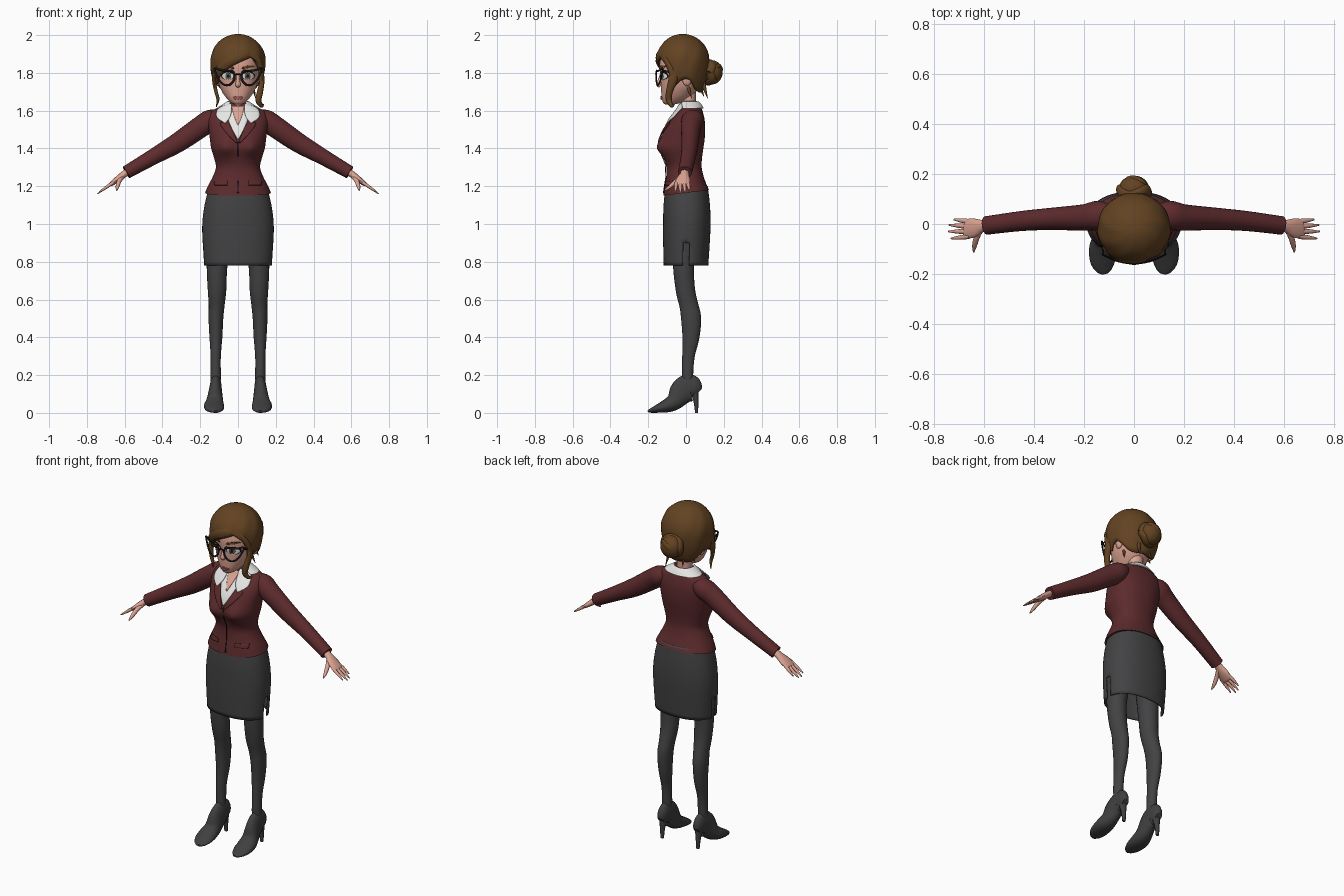
import bpy, bmesh, math
from mathutils import Vector
from mathutils.bvhtree import BVHTree

def mat(name, r, g, b):
    m = bpy.data.materials.new(name)
    m.diffuse_color = (r, g, b, 1)
    return m

SKIN = mat("skin", .72, .37, .29)
HAIR = mat("brown hair", .125, .056, .016)
MAROON = mat("maroon cloth", .11, .024, .026)
GREY = mat("charcoal cloth", .055, .055, .058)
SHOE = mat("shoe leather", .05, .05, .052)
WHITE = mat("white cloth", .80, .80, .78)
BLACK = mat("black frames", .008, .008, .009)
IRIS = mat("eye iris", .16, .12, .09)
LIPS = mat("lips", .42, .13, .12)

def spline(keys, n=4):
    """Catmull-Rom through tuples."""
    out = []
    for i in range(len(keys) - 1):
        a, b, c, d = (keys[max(0, min(len(keys) - 1, i + k))] for k in (-1, 0, 1, 2))
        for j in range(n):
            t = j / n
            out.append(tuple(.5 * (2 * q + (r - p) * t + (2 * p - 5 * q + 4 * r - s) * t * t
                             + (3 * q - p - 3 * r + s) * t ** 3) for p, q, r, s in zip(a, b, c, d)))
    return out + [tuple(keys[-1])]

def finish(name, bm, m, thick=0, angle=50):
    bmesh.ops.recalc_face_normals(bm, faces=bm.faces)
    me = bpy.data.meshes.new(name)
    bm.to_mesh(me)
    me.materials.append(m)
    me.shade_smooth()
    me.set_sharp_from_angle(angle=math.radians(angle))
    ob = bpy.data.objects.new(name, me)
    bpy.context.collection.objects.link(ob)
    if thick:
        s = ob.modifiers.new("thickness", 'SOLIDIFY')
        s.thickness, s.offset = thick, 0
    return bm

def skin(rings, cap=True, closed=True):
    """Join rings of points into a surface."""
    bm = bmesh.new()
    vs = [[bm.verts.new(p) for p in r] for r in rings]
    n = len(vs[0])
    for a, b in zip(vs, vs[1:]):
        for i in range(n if closed else n - 1):
            j = (i + 1) % n
            bm.faces.new((a[i], a[j], b[j], b[i]))
    if cap:
        bm.faces.new(vs[0])
        bm.faces.new(vs[-1])
    return bm

def body(keys, p=1.0, seg=40, x0=0, n=4):
    """Horizontal rings from keys (z, half width, front y, back y)."""
    rings = []
    for z, hx, yf, yb in spline(keys, n):
        ring = []
        for i in range(seg):
            a = (i + .5) * 2 * math.pi / seg
            s, c = math.sin(a), math.cos(a)
            ring.append(Vector((x0 + hx * math.copysign(abs(s) ** p, s),
                                (yf + yb) / 2 - (yb - yf) / 2 * math.copysign(abs(c) ** p, c), z)))
        rings.append(ring)
    return rings

def tube(name, keys, m, ref=(0, 1, 0), seg=12, n=4):
    """Oval tube through keys (x, y, z, radius along ref, other radius)."""
    pts = spline(keys, n)
    pos = [Vector(p[:3]) for p in pts]
    rings = []
    for i, p in enumerate(pts):
        t = (pos[min(i + 1, len(pos) - 1)] - pos[max(i - 1, 0)]).normalized()
        u = Vector(ref)
        u = (u - t * u.dot(t)).normalized()
        v = t.cross(u)
        rings.append([pos[i] + u * p[3] * math.cos(k * 2 * math.pi / seg)
                      + v * p[4] * math.sin(k * 2 * math.pi / seg) for k in range(seg)])
    finish(name, skin(rings), m)

def ball(name, c, r, m):
    bm = bmesh.new()
    bmesh.ops.create_uvsphere(bm, u_segments=24, v_segments=14, radius=1)
    for v in bm.verts:
        v.co = Vector(c) + Vector([a * b for a, b in zip(v.co, r)])
    finish(name, bm, m)

def plate(name, rows, tree, off, m, sx=1, n=4, cols=8):
    """Thin patch projected from the front; rows are (z, x start, x end)."""
    rings = []
    for z, a, b in spline(rows, n):
        ring = []
        for k in range(cols + 1):
            x = sx * (a + (b - a) * k / cols)
            hit = tree.ray_cast(Vector((x, -1, z)), Vector((0, 1, 0)))[0]
            ring.append(Vector((x, (hit.y if hit else -.02) - off, z)))
        rings.append(ring)
    finish(name, skin(rings, False, False), m, .004)

def oval(cx, cz, rx, rz):
    return [(cz + rz * math.sin(a), cx - rx * math.cos(a), cx + rx * math.cos(a))
            for a in (math.pi * (k / 8 - .5) for k in range(9))]

# jacket body with bust and tilted hem
rings = body([(1.165, .174, -.12, .122), (1.20, .160, -.113, .112), (1.25, .134, -.105, .094),
              (1.30, .117, -.104, .083), (1.35, .127, -.118, .085), (1.40, .142, -.136, .092),
              (1.45, .149, -.132, .099), (1.50, .155, -.115, .102), (1.55, .160, -.083, .099),
              (1.59, .148, -.052, .09), (1.61, .12, -.037, .083), (1.625, .09, -.03, .072),
              (1.64, .045, -.02, .055)], .88, 56)
for ring in rings:
    for v in ring:
        if v.y < 0:
            v.y -= .026 * math.exp(-((abs(v.x) - .07) / .045) ** 2 - ((v.z - 1.405) / .05) ** 2)
        if v.z < 1.2:
            v.z += v.y * .12 * (1.2 - v.z) / .035
torso = BVHTree.FromBMesh(finish("jacket", skin(rings), MAROON))

# skirt with side slits
bm = skin(body([(1.2, .150, -.105, .112), (1.1, .174, -.116, .124), (1.0, .186, -.118, .127),
                (.9, .184, -.118, .123), (.78, .177, -.115, .115)], .88, 58), False)
slit = [f for f in bm.faces if f.calc_center_median().z < .91 and abs(f.calc_center_median().y) < .012
        and abs(f.calc_center_median().x) > .1]
bmesh.ops.delete(bm, geom=slit, context='FACES')
finish("skirt", bm, GREY, .006)

# shirt, neckline and jacket details
plate("shirt_front", [(1.45, -.002, .002), (1.50, -.03, .03), (1.56, -.055, .055), (1.61, -.065, .065)],
      torso, .003, WHITE)
plate("neckline", [(1.525, -.002, .002), (1.57, -.02, .02), (1.625, -.035, .035)], torso, .007, SKIN)
plate("jacket_seam", [(1.165, -.006, .006), (1.20, -.0015, .0015), (1.43, -.0015, .0015)], torso, .002, BLACK)
for s, side in ((-1, "right"), (1, "left")):
    plate(side + "_lapel", [(1.43, .002, .012), (1.48, .022, .06), (1.53, .045, .095), (1.545, .05, .075),
                            (1.59, .062, .1)], torso, .007, MAROON, s)
    plate(side + "_collar_wing", [(1.535, .066, .072), (1.56, .046, .108), (1.585, .036, .115),
                                  (1.615, .034, .10), (1.637, .034, .045)], torso, .014, WHITE, s)
    plate(side + "_pocket_flap", [(1.205, .055, .125), (1.228, .055, .125)], torso, .004, MAROON, s)
bm = skin(body([(1.612, .112, -.045, .092), (1.632, .08, -.04, .08), (1.648, .055, -.03, .066)], 1, 40), False)
bmesh.ops.delete(bm, geom=[f for f in bm.faces if f.calc_center_median().y < -.01
                           and abs(f.calc_center_median().x) < .042], context='FACES')
finish("shirt_collar", bm, WHITE, .005)

# neck and head
finish("neck", skin(body([(1.57, .055, -.035, .06), (1.62, .043, -.028, .052), (1.72, .043, -.03, .055)])), SKIN)
head = BVHTree.FromBMesh(finish("head", skin(body([
    (1.632, .012, -.108, -.075), (1.64, .034, -.120, -.03), (1.66, .056, -.128, .01), (1.69, .078, -.131, .045),
    (1.73, .098, -.133, .075), (1.78, .108, -.136, .095), (1.85, .110, -.140, .105), (1.92, .09, -.115, .09),
    (1.965, .05, -.07, .05)], .95)), SKIN))
tube("nose", [(0, -.130, 1.79, .008, .008), (0, -.140, 1.76, .010, .010), (0, -.143, 1.738, .013, .014),
              (0, -.136, 1.728, .008, .010)], SKIN)
plate("upper_lip", [(1.669, -.030, .030), (1.677, -.014, .014)], head, .003, LIPS)
plate("lower_lip", oval(0, 1.664, .024, .007), head, .004, LIPS, n=1)

# eyes, brows, ears, glasses
for s, side in ((-1, "right"), (1, "left")):
    plate(side + "_eye_outline", oval(.053, 1.786, .035, .023), head, .001, BLACK, s, 1)
    plate(side + "_eye_white", oval(.053, 1.783, .031, .019), head, .003, WHITE, s, 1)
    plate(side + "_iris", oval(.051, 1.784, .015, .017), head, .005, IRIS, s, 1)
    plate(side + "_pupil", oval(.051, 1.784, .007, .008), head, .007, BLACK, s, 1)
    plate(side + "_brow", [(1.822, .022, .034), (1.832, .026, .085), (1.838, .05, .08)], head, .003, HAIR, s)
    ball(side + "_ear", (s * .109, .005, 1.765), (.014, .024, .034), SKIN)
    rim = [(.018, 1.79), (.022, 1.76), (.045, 1.737), (.075, 1.738), (.102, 1.765), (.126, 1.822),
           (.095, 1.815), (.06, 1.81), (.03, 1.81), (.018, 1.79)]
    tube(side + "_glasses_rim", [(s * x, -.158 + 2.3 * x * x, z, .004, .0055) for x, z in rim], BLACK, seg=8)
    tube(side + "_glasses_arm", [(s * .122, -.125, 1.812, .006, .003), (s * .128, -.06, 1.80, .005, .003),
                                 (s * .124, .01, 1.79, .004, .003)], BLACK, (0, 0, 1), 8)
tube("glasses_bridge", [(-.02, -.157, 1.788, .004, .004), (0, -.16, 1.794, .004, .004),
                        (.02, -.157, 1.788, .004, .004)], BLACK, seg=8)

# hair cap: hairline height by angle, 0 is the front, positive to the model's left
line = [(-180, 1.70), (-135, 1.705), (-105, 1.765), (-85, 1.76), (-68, 1.74), (-50, 1.775), (-25, 1.825),
        (0, 1.86), (25, 1.885), (50, 1.84), (68, 1.74), (85, 1.76), (105, 1.765), (135, 1.705), (180, 1.70)]
cols = []
for deg, zmin in spline(line, 5)[:-1]:
    a, col = math.radians(deg), []
    k = (zmin - 1.86) / (.14 if zmin > 1.86 else .23)
    for i in range(1, 19):
        ph = math.acos(k) * i / 18
        r, c = math.sin(ph), math.cos(ph)
        groove = 1 + .012 * math.sin(9 * a + 5 * ph)
        col.append(Vector((.140 * r * groove * math.sin(a), -.017 - .136 * r * groove * math.cos(a),
                           1.86 + c * (.14 if c > 0 else .23))))
    cols.append(col)
bm = skin(list(zip(*cols)), False)
bm.verts.ensure_lookup_table()
bm.faces.new(bm.verts[:len(cols)])
finish("hair_cap", bm, HAIR, .012)

# fringe, face locks, bun and loose strands
tube("swept_fringe", [(.085, -.105, 1.905, .008, .015), (.03, -.142, 1.893, .014, .026),
                      (-.04, -.142, 1.862, .014, .028), (-.095, -.108, 1.815, .014, .025),
                      (-.125, -.065, 1.77, .012, .014)], HAIR)
tube("left_fringe", [(.06, -.128, 1.905, .006, .01), (.1, -.105, 1.87, .014, .018), (.124, -.075, 1.81, .018, .014),
                     (.122, -.075, 1.75, .014, .010)], HAIR)
tube("left_lock", [(.122, -.06, 1.83, .025, .012), (.127, -.07, 1.76, .024, .013), (.117, -.088, 1.70, .018, .016),
                   (.108, -.09, 1.655, .016, .016), (.125, -.075, 1.625, .008, .010), (.136, -.06, 1.635, .002, .002)], HAIR)
tube("right_lock", [(-.122, -.06, 1.83, .025, .012), (-.127, -.07, 1.76, .022, .010), (-.116, -.085, 1.70, .014, .009),
                    (-.106, -.085, 1.66, .010, .008), (-.115, -.07, 1.62, .002, .002)], HAIR)
ball("bun", (0, .138, 1.803), (.062, .056, .064), HAIR)
tube("bun_coil", [(.058 * math.cos(a), .125 + .012 * math.sin(2.5 * a), 1.803 + .056 * math.sin(a), .022, .014)
                  for a in (k * math.pi / 5 for k in range(11))], HAIR)
tube("bun_twist", [(-.04, .165, 1.785, .008, .012), (-.01, .183, 1.815, .012, .018), (.03, .172, 1.835, .010, .014),
                   (.05, .145, 1.82, .006, .008)], HAIR)
for x, y, z in ((.05, .115, 1.665), (-.04, .095, 1.675), (.085, .03, 1.665), (-.075, .04, 1.69)):
    tube("loose_strand", [(x * .9, y - .025, 1.76, .012, .010), (x, y - .012, (1.74 + z) / 2, .007, .006),
                          (x * 1.1, y, z, .001, .001)], HAIR, seg=8)

for s, side in ((-1, "right"), (1, "left")):
    # sleeve and hand
    tube(side + "_sleeve", [(s * x, y, z, a, b) for x, y, z, a, b in (
        (.09, .034, 1.575, .04, .03), (.14, .035, 1.552, .058, .056), (.2, .026, 1.513, .053, .057),
        (.32, .021, 1.430, .045, .052), (.45, .012, 1.355, .040, .042), (.592, -.006, 1.273, .037, .035))],
        MAROON, seg=24)
    tube(side + "_palm", [(s * x, y, z, a, b) for x, y, z, a, b in (
        (.57, -.006, 1.286, .022, .018), (.605, -.008, 1.262, .024, .018), (.64, -.015, 1.235, .038, .016),
        (.672, -.020, 1.211, .038, .011), (.68, -.020, 1.205, .03, .006))], SKIN, seg=16)
    for y0, y1, x1, z1 in ((.010, .018, .722, 1.175), (-.010, -.004, .741, 1.162),
                           (-.030, -.030, .744, 1.160), (-.050, -.058, .733, 1.168)):
        tube(side + "_finger", [(s * .66, y0, 1.22, .010, .009), (s * (.66 + x1) / 2, (y0 + y1) / 2, (1.222 + z1) / 2, .009, .008),
                                (s * x1, y1, z1, .003, .003)], SKIN, seg=10)
    tube(side + "_thumb", [(s * .605, -.01, 1.255, .01, .012), (s * .628, -.05, 1.228, .012, .012),
                           (s * .638, -.085, 1.198, .010, .010), (s * .642, -.112, 1.178, .003, .003)],
         SKIN, (1, 0, 0), 10)
    # stockinged leg
    tube(side + "_leg", [(s * x, y, z, ry, rx) for z, x, rx, y, ry in (
        (.95, .098, .068, -.005, .07), (.78, .111, .055, -.013, .056), (.65, .111, .049, -.003, .051),
        (.57, .113, .042, .015, .050), (.5, .117, .039, .027, .053), (.4, .117, .034, .026, .045),
        (.3, .118, .027, .013, .033), (.2, .118, .027, .009, .029), (.13, .118, .026, .012, .028))], GREY, seg=24)
    # heeled shoe: sections along y as (y, x, half width, bottom z, top z)
    tube(side + "_shoe", [(s * x, y, (z0 + z1) / 2, (z1 - z0) / 2, w) for y, x, w, z0, z1 in (
        (-.20, .117, .012, .003, .014), (-.185, .120, .032, 0, .024), (-.15, .125, .050, 0, .045),
        (-.10, .127, .053, .002, .075), (-.06, .123, .045, .014, .108), (-.02, .119, .035, .042, .180),
        (.02, .118, .031, .062, .205), (.05, .118, .028, .072, .175), (.068, .118, .018, .085, .135))],
        SHOE, (0, 0, 1), 20)
    tube(side + "_heel", [(s * .118, .045, .11, .022, .024), (s * .118, .053, .06, .013, .015),
                          (s * .118, .056, 0, .008, .010)], SHOE)
